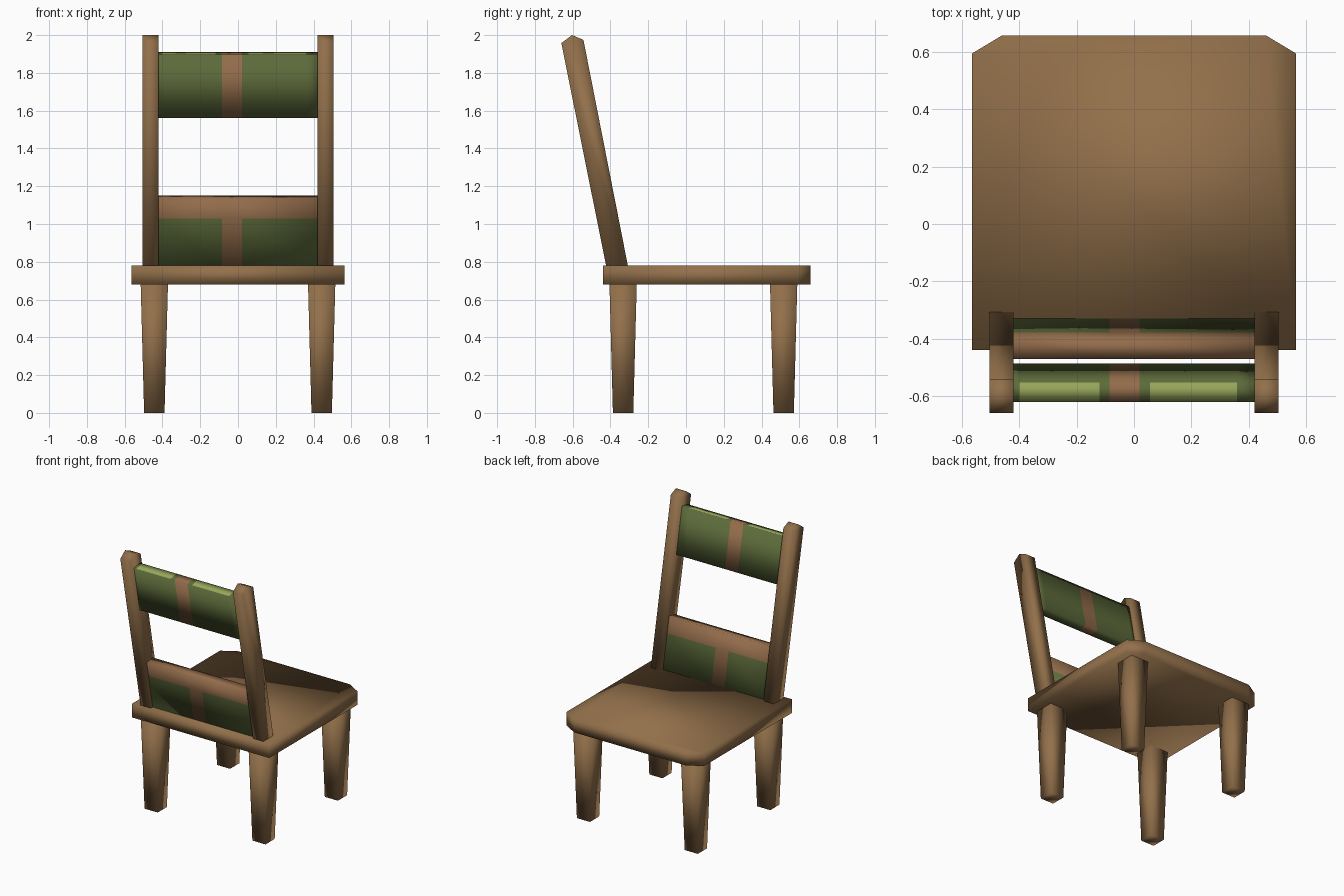
import bpy, bmesh
from mathutils import Vector

if "Cube" in bpy.data.objects:
    bpy.data.objects.remove(bpy.data.objects["Cube"])


def material(name, rgb):
    m = bpy.data.materials.new(name)
    m.diffuse_color = (*rgb, 1)
    m.use_nodes = True
    m.node_tree.nodes["Principled BSDF"].inputs["Base Color"].default_value = m.diffuse_color
    return m


WOOD = material("wood brown", (0.288, 0.162, 0.069))
STRIPE = material("stripe brown", (0.288, 0.148, 0.069))
GREEN = material("olive green", (0.107, 0.144, 0.042))
LIME = material("light green", (0.305, 0.376, 0.102))


def finish(bm, name, mats, rule=None):
    bmesh.ops.recalc_face_normals(bm, faces=bm.faces)
    for f in bm.faces:
        f.smooth = True
        if rule:
            f.material_index = rule(f)
    me = bpy.data.meshes.new(name)
    bm.to_mesh(me)
    bm.free()
    for m in mats:
        me.materials.append(m)
    ob = bpy.data.objects.new(name, me)
    bpy.context.collection.objects.link(ob)
    return ob


def prism(points, offset):
    """Extrude a flat outline along an offset vector."""
    bm = bmesh.new()
    face = bm.faces.new([bm.verts.new(p) for p in points])
    res = bmesh.ops.extrude_face_region(bm, geom=[face], use_keep_orig=True)
    verts = [v for v in res["geom"] if isinstance(v, bmesh.types.BMVert)]
    bmesh.ops.translate(bm, vec=offset, verts=verts)
    return bm


# Seat with clipped corners on the open side
seat = [(-0.565, -0.44), (0.565, -0.44), (0.565, 0.595),
        (0.46, 0.658), (-0.46, 0.658), (-0.565, 0.595)]
finish(prism([(x, y, 0.68) for x, y in seat], (0, 0, 0.10)), "seat", [WOOD])

# Four tapered legs
for side, x in (("left", -0.443), ("right", 0.443)):
    for end, y in (("backrest", -0.333), ("open", 0.517)):
        bm = bmesh.new()
        bmesh.ops.create_cube(bm, size=1)
        for v in bm.verts:
            w = 0.145 if v.co.z > 0 else 0.108
            v.co = (x + v.co.x * w, y + v.co.y * w, 0.69 if v.co.z > 0 else 0)
        finish(bm, f"{side}_{end}_leg", [WOOD])

# Leaning backrest posts with ridged tops
post = [(-0.415, 0.74), (-0.30, 0.74), (-0.543, 1.975), (-0.603, 2.0), (-0.66, 1.958)]
for side, x in (("left", -0.505), ("right", 0.42)):
    finish(prism([(x, y, z) for y, z in post], (0.085, 0, 0)), f"{side}_post", [WOOD])

# Backrest slats, leaning with the posts
UP, OUT = Vector((0, -0.194, 0.981)), Vector((0, 0.981, 0.194))


def slat(name, z, height, cuts, mats, rule, band=None):
    c = Vector((-0.43, -0.365 - 0.1975 * (z - 0.78), z))
    outline = [c + UP * height / 2 * a + OUT * 0.035 * b
               for a, b in ((-1, -1), (-1, 1), (1, 1), (1, -1))]
    bm = prism(outline, (0.86, 0, 0))
    planes = [((x, 0, 0), (1, 0, 0)) for x in cuts]
    if band:
        planes.append(((0, 0, band), (0, 0, 1)))
    for co, no in planes:
        bmesh.ops.bisect_plane(bm, geom=bm.verts[:] + bm.edges[:] + bm.faces[:],
                               plane_co=co, plane_no=no)
    finish(bm, name, mats, rule)


def in_stripe(f):
    return -0.085 < f.calc_center_median().x < 0.02


def upper_rule(f):
    x = f.calc_center_median().x
    if in_stripe(f):
        return 1
    if f.normal.dot(UP) > 0.9 and (-0.4 < x < -0.12 or 0.055 < x < 0.36):
        return 2
    return 0


def lower_rule(f):
    return 1 if in_stripe(f) or f.calc_center_median().z > 1.03 else 0


slat("upper_slat", 1.735, 0.343, (-0.4, -0.12, -0.085, 0.02, 0.055, 0.36),
     [GREEN, STRIPE, LIME], upper_rule)
slat("lower_slat", 0.9515, 0.39, (-0.085, 0.02), [GREEN, STRIPE], lower_rule, 1.03)
